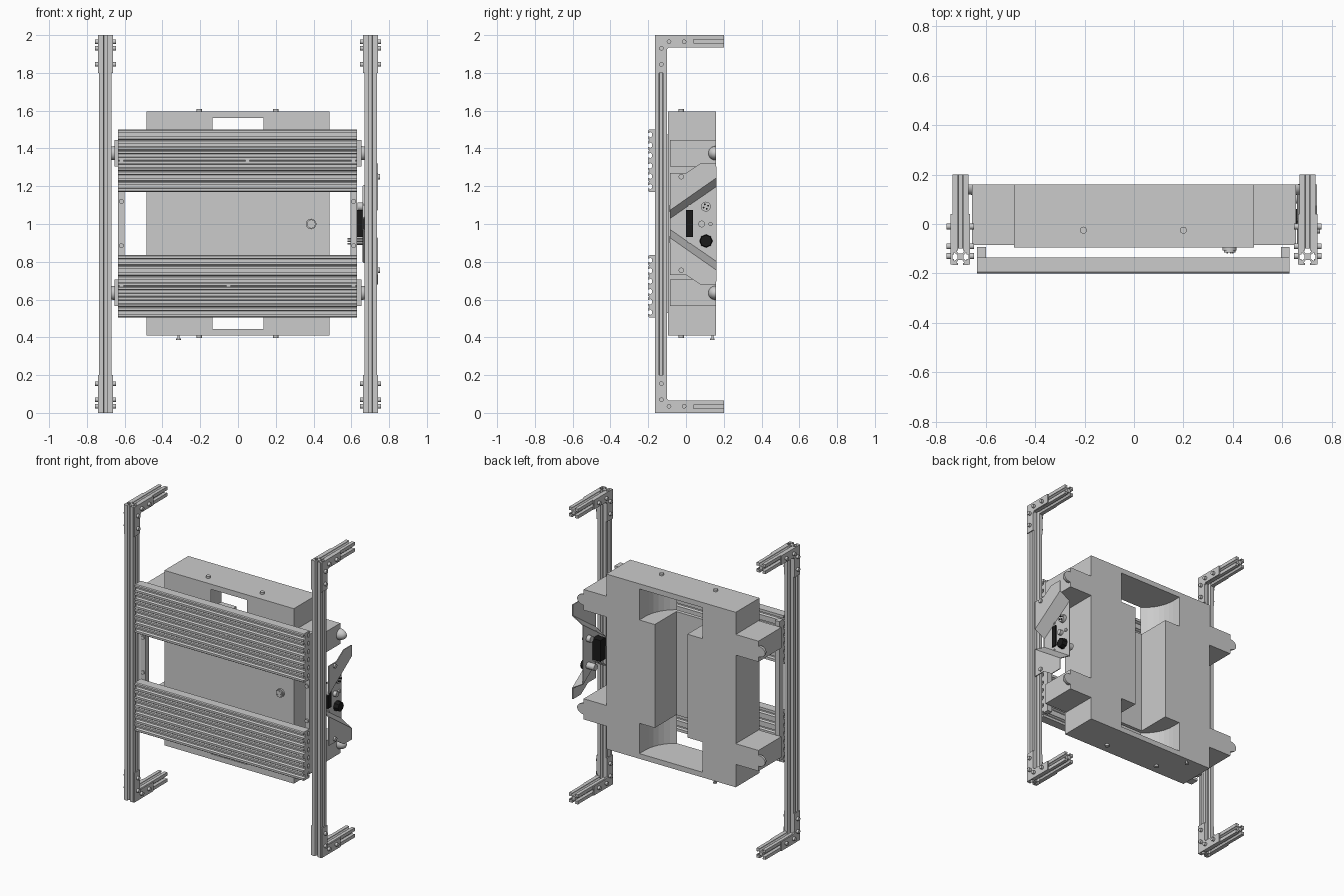
import bpy, bmesh, math
from mathutils import Vector, Matrix

if "Cube" in bpy.data.objects:
    bpy.data.objects.remove(bpy.data.objects["Cube"])

black = bpy.data.materials.new("black_plastic")
black.diffuse_color = (0.01, 0.01, 0.01, 1)
black.use_nodes = True
black.node_tree.nodes["Principled BSDF"].inputs["Base Color"].default_value = black.diffuse_color


def finish(name, bm, mat=None, smooth=False):
    bmesh.ops.recalc_face_normals(bm, faces=bm.faces[:])
    me = bpy.data.meshes.new(name)
    bm.to_mesh(me)
    bm.free()
    ob = bpy.data.objects.new(name, me)
    bpy.context.collection.objects.link(ob)
    if mat:
        me.materials.append(mat)
    if smooth:
        bpy.ops.object.select_all(action='DESELECT')
        bpy.context.view_layer.objects.active = ob
        ob.select_set(True)
        bpy.ops.object.shade_smooth_by_angle()
    return ob


def box(name, x0, x1, y0, y1, z0, z1, mat=None):
    bm = bmesh.new()
    bmesh.ops.create_cube(bm, size=1)
    for v in bm.verts:
        v.co = Vector(((x0 + x1) / 2 + v.co.x * (x1 - x0),
                       (y0 + y1) / 2 + v.co.y * (y1 - y0),
                       (z0 + z1) / 2 + v.co.z * (z1 - z0)))
    return finish(name, bm, mat)


def prism(name, pts, place, t0, t1, mat=None):
    """Extrude a 2D profile; place(u, v, t) gives the 3D point."""
    bm = bmesh.new()
    a = [bm.verts.new(place(u, v, t0)) for u, v in pts]
    b = [bm.verts.new(place(u, v, t1)) for u, v in pts]
    bm.faces.new(a)
    bm.faces.new(b[::-1])
    n = len(pts)
    for i in range(n):
        bm.faces.new((a[i], a[(i + 1) % n], b[(i + 1) % n], b[i]))
    return finish(name, bm, mat)


def rod(name, start, axis, length, r, mat=None, seg=16, r2=None):
    bm = bmesh.new()
    d = Vector(axis)
    m = (Matrix.Translation(Vector(start) + d * length / 2)
         @ d.to_track_quat('Z', 'Y').to_matrix().to_4x4())
    bmesh.ops.create_cone(bm, cap_ends=True, segments=seg, radius1=r,
                          radius2=r if r2 is None else r2, depth=length, matrix=m)
    return finish(name, bm, mat, seg > 8)


# T-slot as (offset along the side, depth)
SLOT = [(-.010, 0), (-.010, .007), (-.017, .007), (-.008, .020),
        (.008, .020), (.017, .007), (.010, .007), (.010, 0)]
H = .0325


def tslot_profile():
    pts = []
    for k in range(4):
        c, s = round(math.cos(k * math.pi / 2)), round(math.sin(k * math.pi / 2))
        for u, d in [(-H, 0)] + SLOT:
            v = -H + d
            pts.append((u * c - v * s, u * s + v * c))
    return pts


# Side frames: slotted posts, end arms, corner plates, bolts
profile = tslot_profile()
for side, sx in (("left", -1), ("right", 1)):
    cx = .7025 * sx
    prism(side + "_post", profile, lambda u, v, t: (cx + u, -.1325 + v, t), 0, 2)
    for end, zc, dz in (("bottom", H, 1), ("top", 2 - H, -1)):
        prism(f"{side}_{end}_arm", profile,
              lambda u, v, t: (cx + u, t, zc + v), -.10, .20)
        z0 = zc - dz * H
        ell = [(-.163, 0), (.04, 0), (.04, .063), (-.09, .063),
               (-.102, .075), (-.102, .20), (-.163, .20)]
        for f in (-1, 1):
            xs = cx + f * H
            prism(f"{side}_{end}_corner_plate", ell,
                  lambda u, v, t: (t, u, z0 + dz * v), xs, xs + f * .007)
            for y, z in ((-.13, .155), (-.13, .07), (-.09, .035), (-.01, .035)):
                rod(f"{side}_{end}_plate_bolt", (xs, y, z0 + dz * z),
                    (f, 0, 0), .023, .012)

# Main block with a see-through pocket at each end and a shallow slot between
block = box("main_block", -.485, .485, -.095, .16, .41, 1.595)
arc = [(.237 * math.cos(a), .10 - .237 * math.sin(a))
       for a in (math.pi * i / 20 for i in range(21))]
pocket = arc + [(-.237, .3), (.237, .3)]
cutters = [prism("pocket_cutter", pocket, lambda u, v, t: (u, v, t), z0, z1)
           for z0, z1 in ((.445, .65), (1.35, 1.56))]
cutters.append(box("slot_cutter", -.122, .122, -.07, .3, .6, 1.4))
for c in cutters:
    c.hide_render = True
    mod = block.modifiers.new("cut", 'BOOLEAN')
    mod.operation = 'DIFFERENCE'
    mod.solver = 'EXACT'
    mod.object = c
bpy.context.view_layer.objects.active = block
block.select_set(True)
for m in list(block.modifiers):
    bpy.ops.object.modifier_apply(modifier=m.name)
for c in cutters:
    bpy.data.objects.remove(c)

# Lugs at the block's four corners, with rounded noses flush to the back
for sx in (-1, 1):
    for z in (.635, 1.375):
        box("block_lug", *sorted((.48 * sx, .655 * sx)), -.085, .16, z - .07, z + .07)
        bm = bmesh.new()
        bmesh.ops.create_uvsphere(bm, u_segments=24, v_segments=12, radius=1)
        for v in bm.verts:
            v.co = Vector((.655 * sx + v.co.x * .05, .155 + v.co.y * .037, z + v.co.z * .037))
        r = bmesh.ops.bisect_plane(bm, geom=bm.verts[:] + bm.edges[:] + bm.faces[:],
                                   plane_co=(0, .16, 0), plane_no=(0, 1, 0), clear_outer=True)
        bmesh.ops.holes_fill(bm, edges=[e for e in bm.edges if e.is_boundary])
        finish("lug_nose", bm, None, True)

# Block screws and front port
for x in (-.205, .2):
    rod("top_screw", (x, -.025, 1.595), (0, 0, 1), .013, .014)
    rod("bottom_screw", (x, -.025, .41), (0, 0, -1), .013, .014)
rod("drain_pin", (-.315, .14, .41), (0, 0, -1), .022, .006)
rod("drain_pin_head", (-.315, .14, .393), (0, 0, -1), .007, .012)
rod("front_port", (.387, -.095, 1), (0, -1, 0), .012, .028, seg=24)
rod("front_port_rim", (.387, -.107, 1), (0, -1, 0), .009, .023, seg=24)
for i in range(5):
    a = i * math.tau / 5
    rod("port_pin", (.387 + .013 * math.cos(a), -.116, 1 + .013 * math.sin(a)),
        (0, -1, 0), .003, .003, seg=8)

# Front slatted panels: six slotted ribs each
P = .055
for name, zb, sx in (("upper", 1.17, .05), ("lower", .505, -.05)):
    front, back = [], []
    for i in range(6):
        zc = zb + P * (i + .5)
        lo, hi = zc - P / 2, zc + P / 2
        front += [(-.194, lo), (-.20, lo + .005)]
        front += [(-.20 + d, zc + u) for u, d in SLOT]
        front += [(-.20, hi - .005)]
        back += [(-.135 - d, zc + u) for u, d in SLOT]
    front.append((-.194, zb + 6 * P))
    pts = front + [(-.135, zb + 6 * P)] + back[::-1] + [(-.135, zb)]
    prism(name + "_slat_panel", pts, lambda u, v, t: (t, u, v), -.635, .63)
    for x in (-.617, sx, .612):
        rod(name + "_panel_screw", (x, -.175, zb + P * 3), (0, -1, 0), .024, .011)

# Upright strips joining the two slat panels
for x0, x1 in ((-.635, -.60), (.595, .63)):
    box("panel_upright", x0, x1, -.135, -.093, .53, 1.475)
    for z in (.885, 1.12):
        rod("upright_bolt", ((x0 + x1) / 2, -.135, z), (0, -1, 0), .008, .013)

# Control panel: folded sheet with a recessed middle and outer wings
XI, XO = .662, .738
bm = bmesh.new()


def sheet(pts):
    bm.faces.new([bm.verts.new(p) for p in pts])


sheet([(XI, -.085, .97), (XI, .16, .80), (XI, .16, 1.20), (XI, -.085, 1.03)])
for s in (-1, 1):
    def z(v):
        return 1 + s * v
    sheet([(XI, -.085, z(.03)), (XI, .16, z(.20)), (XO, .16, z(.245)), (XO, -.085, z(.075))])
    sheet([(XO, -.085, z(.075)), (XO, .16, z(.245)), (XO, .16, z(.32)),
           (XO, .075, z(.32)), (XO, 0, z(.27)), (XO, -.085, z(.27))])
bmesh.ops.remove_doubles(bm, verts=bm.verts[:], dist=.0005)
panel = finish("control_panel", bm)
solid = panel.modifiers.new("thickness", 'SOLIDIFY')
solid.thickness = .006
solid.offset = 0

# Controls on the panel
X = (1, 0, 0)
box("connector_block", XI - .015, XI + .012, 0, .036, .93, 1.075, black)
box("connector_back", .60, XI, .005, .06, .93, 1.075, black)
rod("socket", (XI, .105, 1.092), X, .025, .026, seg=24)
for i in range(4):
    a = i * math.tau / 4 + .4
    rod("socket_pin", (XI + .025, .105 + .013 * math.cos(a), 1.092 + .013 * math.sin(a)),
        X, .004, .005, black, 8)
rod("socket_back", (XI - .03, .105, 1.092), X, .03, .022)
rod("small_knob", (XI, .083, 1.0), X, .025, .018)
rod("indicator", (XI, .13, 1.0), X, .012, .011)
rod("main_knob", (XI, .106, .91), X, .035, .035, black, 8, .031)
rod("main_knob_back", (XI - .06, .106, .91), X, .06, .022)
for zz in (.905, 1.1):
    rod("panel_screw", (XI, .015, zz), X, .008, .008)
for zz in (.755, 1.25):
    rod("wing_bolt", (XO, -.025, zz), X, .014, .014)
for i in range(3):
    rod("wire_pin", (.58, .02 + .015 * i, .895 + .014 * i), X, .08, .004, None, 8)
